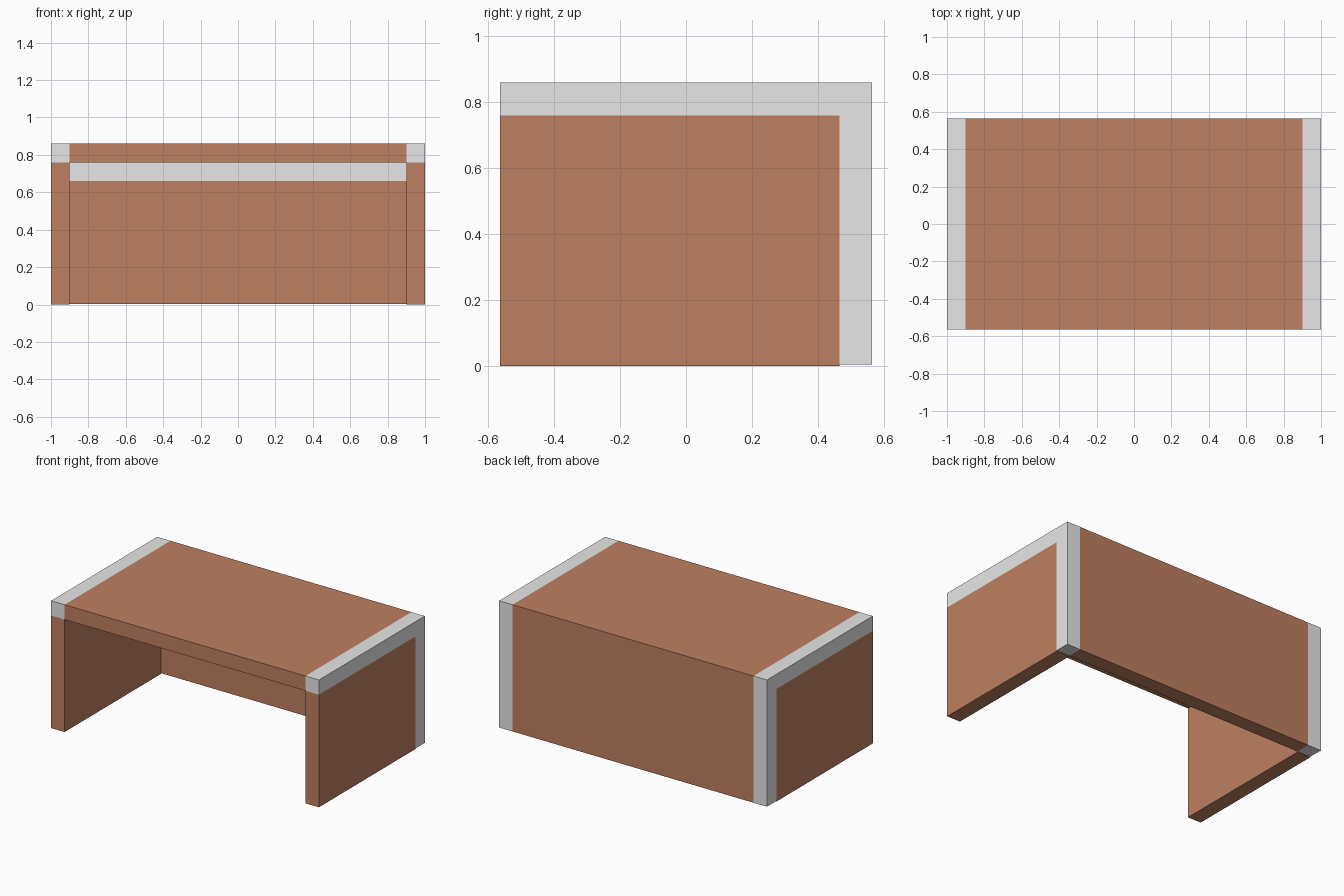
import bpy, bmesh

if "Cube" in bpy.data.objects:
    bpy.data.objects.remove(bpy.data.objects["Cube"])

W, D, H = 1.0, 0.565, 0.86   # half width, half depth, height
T = 0.10                     # board thickness


def material(name, rgb):
    m = bpy.data.materials.new(name)
    m.diffuse_color = (*rgb, 1.0)
    m.use_nodes = True
    m.node_tree.nodes["Principled BSDF"].inputs["Base Color"].default_value = m.diffuse_color
    return m


wood = material("brown_wood", (0.515, 0.216, 0.117))
grey = material("light_grey", (0.80, 0.80, 0.80))


def box(name, lo, hi, mats):
    """Axis-aligned box between two corners."""
    bm = bmesh.new()
    bmesh.ops.create_cube(bm, size=1)
    for v in bm.verts:
        v.co = [lo[i] if v.co[i] < 0 else hi[i] for i in range(3)]
    me = bpy.data.meshes.new(name)
    bm.to_mesh(me)
    bm.free()
    for m in mats:
        me.materials.append(m)
    ob = bpy.data.objects.new(name, me)
    bpy.context.collection.objects.link(ob)
    return ob


# Desk top board
box("top_board", (-W + T, -D, H - T), (W - T, D, H), [wood])

# Side panels with grey top edges and grey rear corner posts
for side, x0 in (("left", -W), ("right", W - T)):
    x1 = x0 + T
    box(side + "_panel", (x0, -D, 0), (x1, D - T, H - T), [wood])
    box(side + "_top_edge", (x0, -D, H - T), (x1, D, H), [grey])
    box(side + "_rear_post", (x0, D - T, 0.004), (x1, D, H - T), [grey])

# Back panel, with a grey band along the top of its inner face
back = box("back_panel", (-W + T, D - T, 0.004), (W - T, D, H - T), [wood, grey])
bm = bmesh.new()
bm.from_mesh(back.data)
bmesh.ops.bisect_plane(bm, geom=bm.verts[:] + bm.edges[:] + bm.faces[:],
                       plane_co=(0, 0, H - 2 * T), plane_no=(0, 0, 1))
bm.normal_update()
for f in bm.faces:
    if f.normal.y < -0.5 and f.calc_center_median().z > H - 2 * T:
        f.material_index = 1
bm.to_mesh(back.data)
bm.free()
